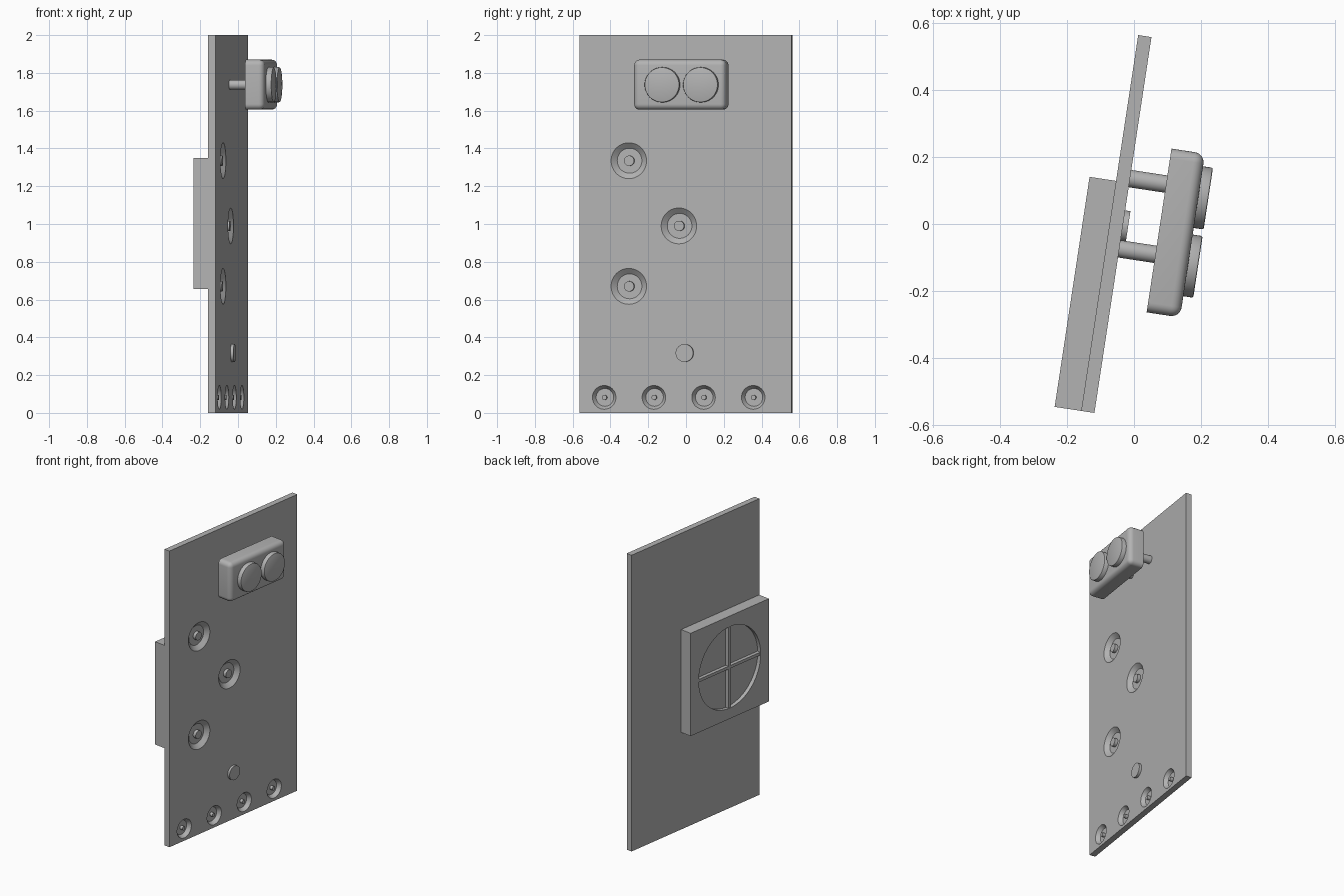
import bpy, bmesh
from math import radians
from mathutils import Matrix, Vector

cube = bpy.data.objects.get("Cube")
if cube:
    bpy.data.objects.remove(cube, do_unlink=True)

# Local frame: x = out of the panel, y = along its width, z = up
FRAME = Matrix.Translation((-0.033, -0.003, 0)) @ Matrix.Rotation(radians(-8.63), 4, "Z")
OUTWARD = Matrix.Rotation(radians(90), 4, "Y")
GREY = (0.45, 0.45, 0.45, 1)

mat = bpy.data.materials.new("plain grey")
mat.use_nodes = True
mat.diffuse_color = GREY
mat.node_tree.nodes["Principled BSDF"].inputs["Base Color"].default_value = GREY


def finish(name, bm):
    mesh = bpy.data.meshes.new(name)
    bm.to_mesh(mesh)
    bm.free()
    mesh.materials.append(mat)
    obj = bpy.data.objects.new(name, mesh)
    obj.matrix_world = FRAME
    bpy.context.collection.objects.link(obj)
    return obj


def add_box(bm, lo, hi):
    lo, hi = Vector(lo), Vector(hi)
    place = Matrix.Translation((lo + hi) / 2) @ Matrix.Diagonal((*(hi - lo), 1))
    bmesh.ops.create_cube(bm, size=1, matrix=place)


def add_round(bm, y, z, x0, x1, r0, r1=None, segments=48):
    place = Matrix.Translation(((x0 + x1) / 2, y, z)) @ OUTWARD
    bmesh.ops.create_cone(bm, cap_ends=True, segments=segments, radius1=r0,
                          radius2=r0 if r1 is None else r1,
                          depth=x1 - x0, matrix=place)


def box(name, lo, hi):
    bm = bmesh.new()
    add_box(bm, lo, hi)
    return finish(name, bm)


def disc(name, *args):
    bm = bmesh.new()
    add_round(bm, *args)
    return finish(name, bm)


def smooth(obj):
    bpy.ops.object.select_all(action="DESELECT")
    obj.select_set(True)
    bpy.context.view_layer.objects.active = obj
    bpy.ops.object.shade_smooth_by_angle(angle=radians(35))


def carve(obj, cutter):
    mod = obj.modifiers.new("carve", "BOOLEAN")
    mod.operation = "DIFFERENCE"
    mod.solver = "EXACT"
    mod.object = cutter
    bpy.context.view_layer.objects.active = obj
    bpy.ops.object.modifier_apply(modifier=mod.name)
    bpy.data.objects.remove(cutter, do_unlink=True)
    smooth(obj)


# Panel with countersunk sockets: y, z, mouth radius, floor radius, pin radius
sockets = [(y, z, 0.095, 0.066, 0.027) for y, z in ((-0.303, 1.335), (-0.035, 0.99), (-0.303, 0.67))]
sockets += [(-0.435 + 0.266 * i, 0.082, 0.063, 0.047, 0.013) for i in range(4)]
DEPTH = 0.025
panel = box("panel", (-0.04, -0.567, 0), (0, 0.567, 2))
bm = bmesh.new()
for y, z, mouth, floor, pin in sockets:
    add_round(bm, y, z, -DEPTH, DEPTH, floor, 2 * mouth - floor)
carve(panel, finish("socket_cutter", bm))
for i, (y, z, mouth, floor, pin) in enumerate(sockets):
    smooth(disc(f"socket_pin_{i + 1}", y, z, -DEPTH - 0.005, -0.004, pin))

# Small round button
smooth(disc("small_button", -0.003, 0.317, -0.01, 0.016, 0.047))

# Back housing with a round recess and crossed bars
MID_Y, MID_Z = -0.22, 1.003
housing = box("back_housing", (-0.12, -0.567, 0.656), (-0.04, 0.127, 1.35))
carve(housing, disc("recess_cutter", MID_Y, MID_Z, -0.15, -0.095, 0.275))
bm = bmesh.new()
add_box(bm, (-0.118, MID_Y - 0.273, MID_Z - 0.01), (-0.094, MID_Y + 0.273, MID_Z + 0.01))
add_box(bm, (-0.118, MID_Y - 0.01, MID_Z - 0.273), (-0.094, MID_Y + 0.01, MID_Z + 0.273))
finish("recess_cross_bars", bm)

# Upper block: every edge rounded except around its back face
bm = bmesh.new()
add_box(bm, (0.109, -0.247, 1.605), (0.21, 0.247, 1.87))
rounded = [e for e in bm.edges if max(v.co.x for v in e.verts) > 0.15]
bmesh.ops.bevel(bm, geom=rounded, offset=0.03, segments=6, profile=0.5, affect="EDGES")
smooth(finish("upper_block", bm))

# Pegs behind the block and large buttons on its face
for side, peg_y, button_y in (("front", -0.072, -0.09), ("rear", 0.14, 0.116)):
    smooth(disc(f"{side}_peg", peg_y, 1.737, -0.01, 0.12, 0.026))
    bm = bmesh.new()
    add_round(bm, button_y, 1.737, 0.2, 0.24, 0.093)
    rim = [e for e in bm.edges if all(v.co.x > 0.23 for v in e.verts)]
    bmesh.ops.bevel(bm, geom=rim, offset=0.005, segments=2, profile=0.5, affect="EDGES")
    smooth(finish(f"{side}_large_button", bm))
